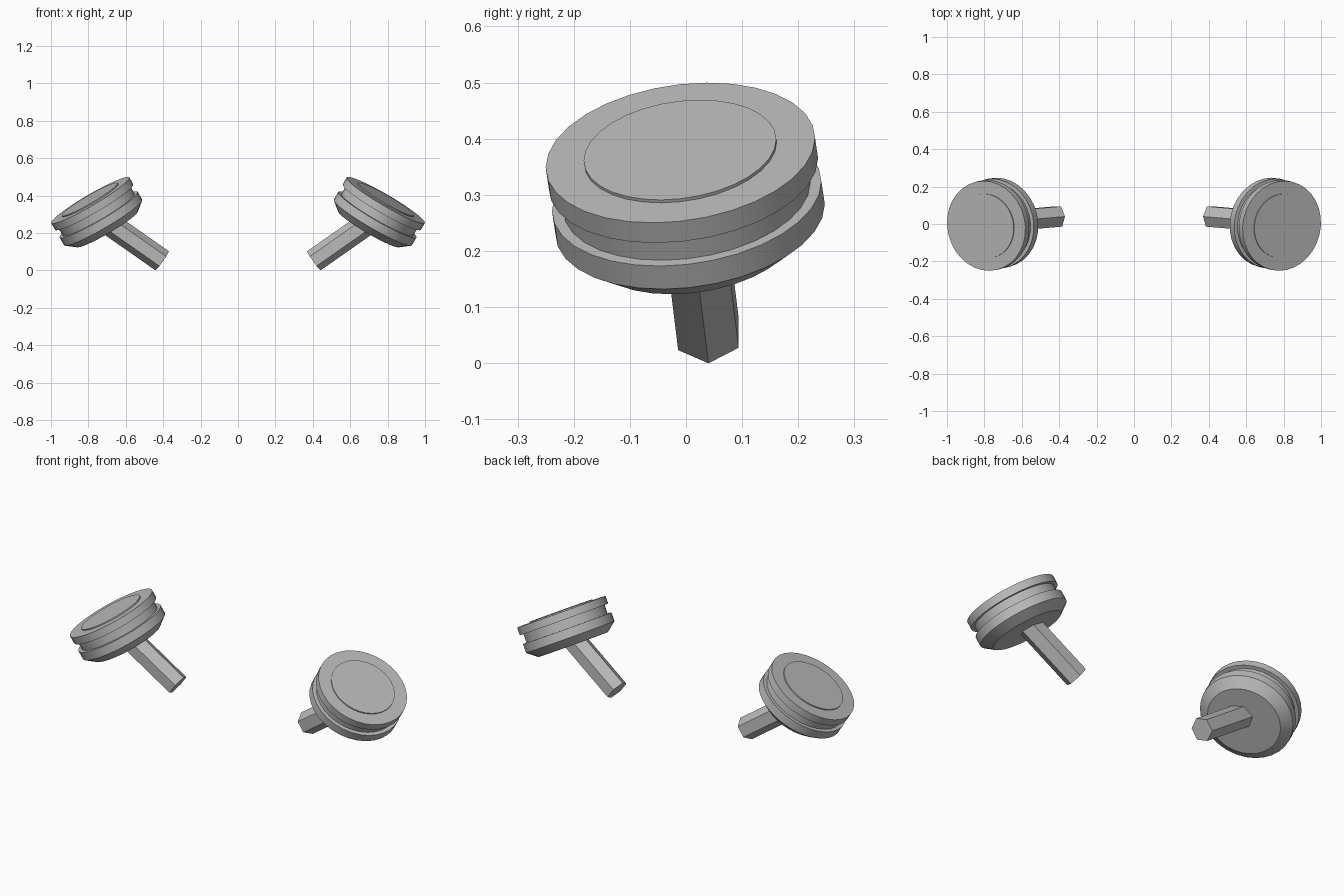
import bpy, bmesh, math
from mathutils import Vector, Matrix

if "Cube" in bpy.data.objects:
    bpy.data.objects.remove(bpy.data.objects["Cube"])

grey = bpy.data.materials.new("mid grey")
grey.diffuse_color = (0.5, 0.5, 0.5, 1)
grey.use_nodes = True
grey.node_tree.nodes["Principled BSDF"].inputs["Base Color"].default_value = grey.diffuse_color


def frame(origin, axis):
    """Local z along axis, local x in the upright plane of the tilt."""
    z = Vector(axis).normalized()
    y = z.cross(Vector((1, 0, 0))).normalized() if abs(z.x) < 0.1 else Vector((0, 1, 0))
    x = y.cross(z).normalized()
    y = z.cross(x)
    m = Matrix((x, y, z)).transposed().to_4x4()
    m.translation = Vector(origin)
    return m


def lathe(name, profile, sides, matrix):
    """Closed turned solid from (radius, height) points, mirrored across x."""
    bm = bmesh.new()
    rings = [[bm.verts.new((r * math.cos(2 * math.pi * i / sides),
                            r * math.sin(2 * math.pi * i / sides), h))
              for i in range(sides)] for r, h in profile]
    for a, b in zip(rings, rings[1:]):
        for i in range(sides):
            j = (i + 1) % sides
            bm.faces.new((a[i], a[j], b[j], b[i]))
    bm.faces.new(rings[0][::-1])
    bm.faces.new(rings[-1])
    bmesh.ops.recalc_face_normals(bm, faces=bm.faces)
    bm.transform(matrix)
    mesh = bpy.data.meshes.new(name)
    bm.to_mesh(mesh)
    bm.free()
    mesh.materials.append(grey)
    ob = bpy.data.objects.new(name, mesh)
    bpy.context.collection.objects.link(ob)
    ob.modifiers.new("mirror", "MIRROR").use_mirror_merge = False
    bpy.ops.object.select_all(action='DESELECT')
    ob.select_set(True)
    bpy.context.view_layer.objects.active = ob
    bpy.ops.object.shade_smooth_by_angle(angle=math.radians(30))
    return ob


# tilted head: heights run down from the centre of the top face
head = frame((0.79, -0.01, 0.375), (0.50, -0.125, 0.856))
R = 0.242
lathe("grooved_head", [(0.19, -0.18), (R, -0.138), (R, -0.09), (0.222, -0.09),
                       (0.222, -0.042), (R, -0.042), (R, 0)], 32, head)

# slightly raised plate on the top face
lathe("top_plate", [(0.173, -0.01), (0.173, 0.006)], 32, head)

# six-sided stem, leaning further over than the head
stem = frame((0.405, 0.04, 0.051), (0.815, -0.07, 0.57))
lathe("stem", [(0.0625, 0), (0.0625, 0.41)], 6, stem)
for ob in bpy.data.objects:
    if ob.name == "stem":
        bpy.context.view_layer.objects.active = ob
        bpy.ops.object.shade_smooth_by_angle(angle=math.radians(65))
